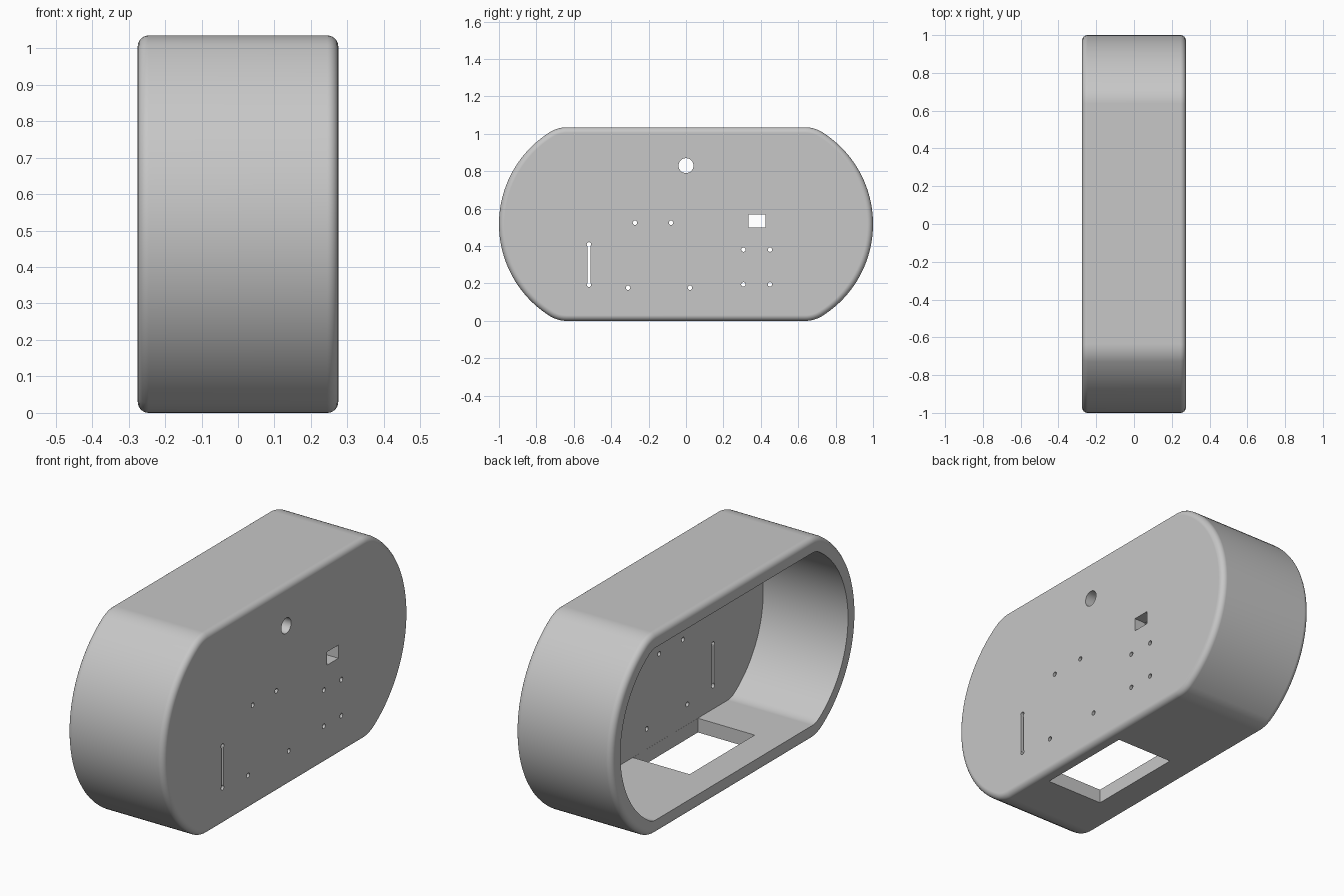
import bpy, bmesh, math
from mathutils import Matrix, Vector

cube = bpy.data.objects.get("Cube")
if cube:
    bpy.data.objects.remove(cube)

HALF_W, HALF_H = 0.275, 0.5175        # half depth along x, half height
END_R, END_C = 0.58, 0.42             # big end arcs: radius, centre offset
CORNER_R, FILLET, WALL = 0.17, 0.03, 0.073
PANEL_X = 0.209                       # inner face of the front panel

grey = bpy.data.materials.new("light grey plastic")
grey.use_nodes = True
colour = (0.57, 0.57, 0.57, 1)
grey.diffuse_color = colour
grey.node_tree.nodes["Principled BSDF"].inputs["Base Color"].default_value = colour


def arc(cy, cz, r, a0, a1, n):
    angles = [a0 + (a1 - a0) * i / n for i in range(n + 1)]
    return [(cy + r * math.cos(a), cz + r * math.sin(a)) for a in angles]


def outline(inset):
    """Flat top and bottom, bulging ends, softened corners; (y, z) loop."""
    fz = HALF_H - CORNER_R
    fy = math.sqrt((END_R - CORNER_R) ** 2 - fz ** 2)
    a = math.atan2(fz, fy)
    r = CORNER_R - inset
    right = arc(END_C + fy, -fz, r, -math.pi / 2, -a, 6)[:-1]
    right += arc(END_C, 0, END_R - inset, -a, a, 40)
    right += arc(END_C + fy, fz, r, a, math.pi / 2, 6)[1:]
    return right + [(-y, -z) for y, z in right]


def new_object(name, bm):
    bmesh.ops.recalc_face_normals(bm, faces=bm.faces)
    mesh = bpy.data.meshes.new(name)
    bm.to_mesh(mesh)
    bm.free()
    mesh.materials.append(grey)
    ob = bpy.data.objects.new(name, mesh)
    bpy.context.collection.objects.link(ob)
    return ob


def fillet(side):
    """Rounded outer edge as (x, inset) steps, from the side face inwards."""
    steps = [math.pi / 2 * i / 6 for i in range(7)]
    return [(side * (HALF_W - FILLET + FILLET * math.cos(t)),
             FILLET * (1 - math.sin(t))) for t in steps]


# Hollow case: loft from the inner panel face, round the rim, to the outer face
sections = [(PANEL_X, WALL), (-HALF_W, WALL)] + fillet(-1) + fillet(1)[::-1]
bm = bmesh.new()
rings = [[bm.verts.new((x, y, z + HALF_H)) for y, z in outline(inset)]
         for x, inset in sections]
for a, b in zip(rings, rings[1:]):
    for i in range(len(a)):
        j = (i + 1) % len(a)
        bm.faces.new((a[i], a[j], b[j], b[i]))
bm.faces.new(rings[0])
bm.faces.new(rings[-1])
case = new_object("clock_case", bm)


def box_cutter(name, low, high):
    low, high = Vector(low), Vector(high)
    bm = bmesh.new()
    bmesh.ops.create_cube(bm, size=1, matrix=Matrix.Translation((low + high) / 2)
                          @ Matrix.Diagonal((*(high - low), 1)))
    return new_object(name, bm)


def drill_cutter(name, y, z, r, sides):
    bm = bmesh.new()
    bmesh.ops.create_cone(bm, cap_ends=True, segments=sides, radius1=r, radius2=r,
                          depth=0.16, matrix=Matrix.Translation((0.24, y, z))
                          @ Matrix.Rotation(math.pi / 2, 4, 'Y'))
    return new_object(name, bm)


# Panel openings: round hole, rectangular port, screw holes and narrow slot
cutters = [drill_cutter("round_hole", 0, 0.83, 0.04, 32),
           box_cutter("port", (0.16, 0.334, 0.50), (0.32, 0.425, 0.568)),
           box_cutter("slot", (0.16, -0.527, 0.193), (0.32, -0.511, 0.409))]
screws = [(-0.273, 0.525), (-0.08, 0.525), (-0.31, 0.177), (0.021, 0.177)]
screws += [(y, z) for y in (0.307, 0.449) for z in (0.195, 0.381)]
screws += [(-0.519, 0.193), (-0.519, 0.409)]
cutters += [drill_cutter("screw_hole", y, z, 0.012, 16) for y, z in screws]

# Rectangular hatch through the floor, flush with the inner panel face
cutters.append(box_cutter("floor_hatch", (-0.115, -0.395, -0.1),
                          (PANEL_X - 0.0005, 0.135, 0.12)))

bpy.ops.object.select_all(action='DESELECT')
case.select_set(True)
bpy.context.view_layer.objects.active = case
for cutter in cutters:
    cutter.hide_render = True
    mod = case.modifiers.new(cutter.name, 'BOOLEAN')
    mod.operation = 'DIFFERENCE'
    mod.solver = 'EXACT'
    mod.object = cutter
    bpy.ops.object.modifier_apply(modifier=mod.name)
    bpy.data.objects.remove(cutter)

# Smooth curves, crisp edges, and flat shading kept on the large faces
bpy.ops.object.shade_smooth_by_angle(angle=math.radians(30))
weighted = case.modifiers.new("weighted_normals", 'WEIGHTED_NORMAL')
weighted.keep_sharp = True
